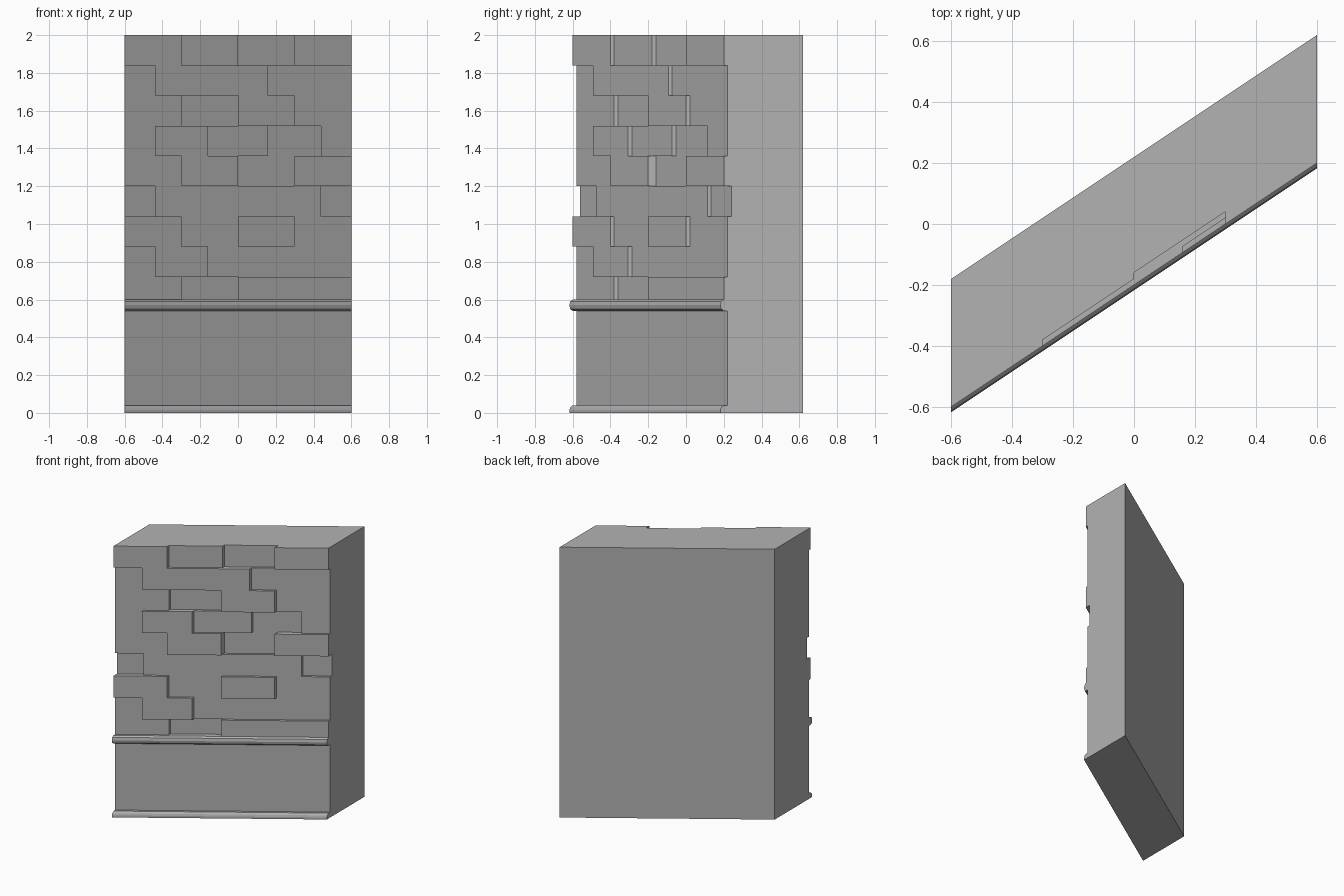
import bpy
import bmesh

SLOPE = 2 / 3        # the wall runs diagonally: y = depth + SLOPE * x
HALF = 0.6           # half width of the wall
CORE, BACK = -0.16, 0.22

cube = bpy.data.objects.get("Cube")
if cube:
    bpy.data.objects.remove(cube, do_unlink=True)

stone = bpy.data.materials.new("grey stone")
stone.use_nodes = True
colour = (0.45, 0.45, 0.45, 1)
stone.diffuse_color = colour
stone.node_tree.nodes["Principled BSDF"].inputs["Base Color"].default_value = colour


def sheared_prism(name, profile, x0=-HALF, x1=HALF):
    """Sweep a (depth, z) profile along the diagonal wall from x0 to x1."""
    bm = bmesh.new()
    ends = [[bm.verts.new((x, d + SLOPE * x, z)) for d, z in profile] for x in (x0, x1)]
    bm.faces.new(ends[0])
    bm.faces.new(ends[1])
    n = len(profile)
    for i in range(n):
        j = (i + 1) % n
        bm.faces.new((ends[0][i], ends[0][j], ends[1][j], ends[1][i]))
    bmesh.ops.recalc_face_normals(bm, faces=bm.faces)
    mesh = bpy.data.meshes.new(name)
    bm.to_mesh(mesh)
    bm.free()
    mesh.materials.append(stone)
    obj = bpy.data.objects.new(name, mesh)
    bpy.context.collection.objects.link(obj)
    return obj


def slab(name, front, back, z0, z1, x0=-HALF, x1=HALF):
    return sheared_prism(name, [(front, z0), (back, z0), (back, z1), (front, z1)], x0, x1)


# Solid core and plain lower panel
slab("wall_core", CORE, BACK, 0, 2)
slab("lower_panel", -0.18, CORE, 0.04, 0.54)

# Mouldings: chamfered skirting and rounded string course
sheared_prism("base_moulding", [(CORE, 0), (-0.218, 0), (-0.218, 0.015),
                                (-0.213, 0.028), (-0.2, 0.04), (CORE, 0.04)])
sheared_prism("band_moulding", [(CORE, 0.54), (-0.2, 0.54), (-0.213, 0.55), (-0.218, 0.57),
                                (-0.213, 0.59), (-0.2, 0.6), (CORE, 0.6)])

# Stone courses, bottom to top: joints between stones, and the relief of each
# stone (0 = flush with the core, 1 = middle, 2 = proud)
courses = [
    ((-0.3, 0), "102"),
    ((-0.44, -0.16), "121"),
    ((-0.3, 0, 0.3), "2121"),
    ((-0.44, 0.44), "010"),
    ((-0.3, 0, 0.3), "1202"),
    ((-0.44, -0.16, 0.16, 0.44), "12101"),
    ((-0.3, 0, 0.3), "1021"),
    ((-0.44, 0.16), "121"),
    ((-0.3, 0, 0.3), "2102"),
]
for row, (joints, relief) in enumerate(courses):
    top = 0.72 + 0.16 * row
    bottom = max(0.6, top - 0.16)
    edges = (-HALF, *joints, HALF)
    for x0, x1, level in zip(edges, edges[1:], relief):
        if level != "0":
            slab(f"stone_course_{row + 1}", CORE - 0.02 * int(level), CORE, bottom, top, x0, x1)
